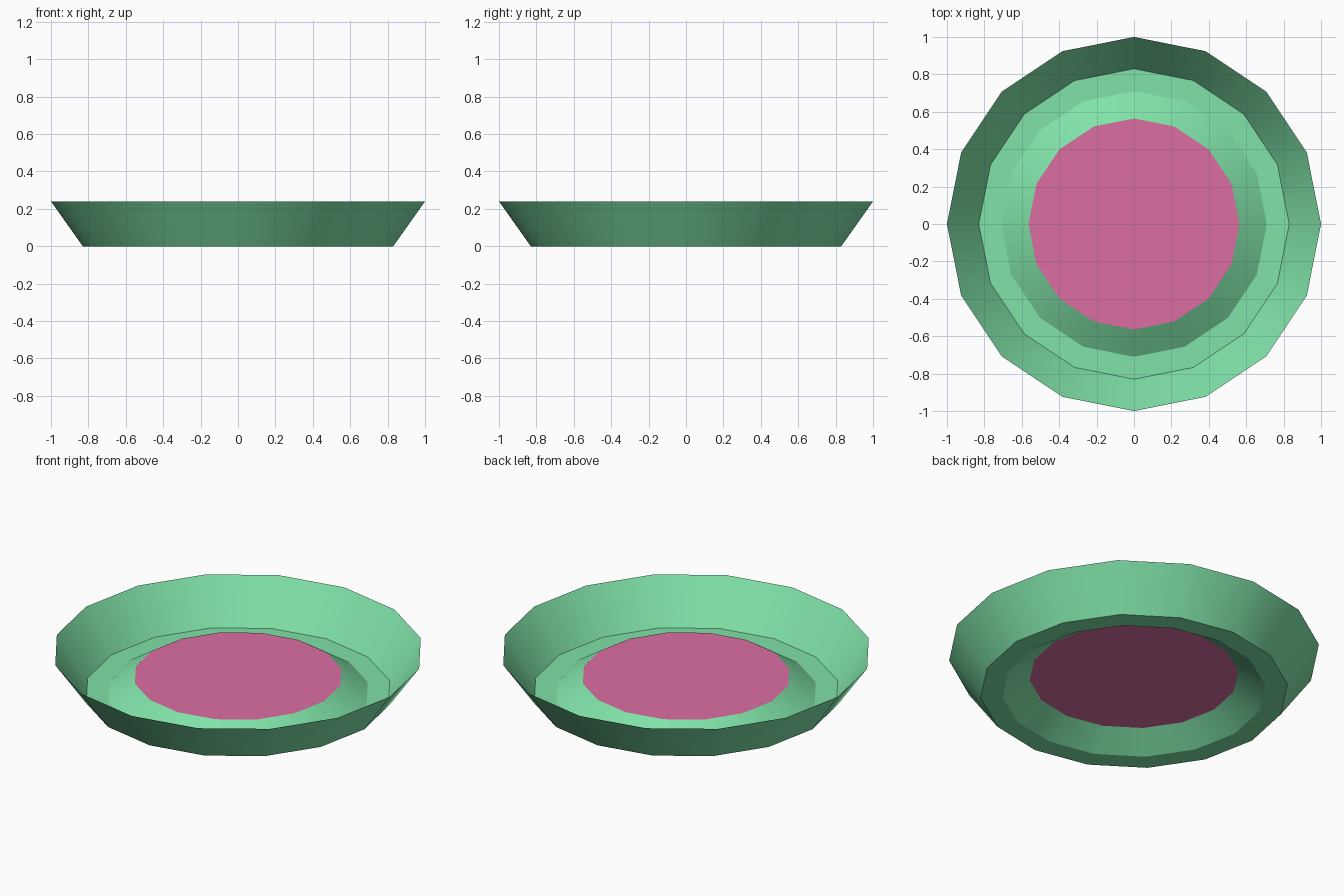
import bpy
import bmesh
from math import cos, sin, tau, radians

SIDES = 16

default_cube = bpy.data.objects.get("Cube")
if default_cube:
    bpy.data.objects.remove(default_cube, do_unlink=True)


def make_material(name, colour):
    mat = bpy.data.materials.new(name)
    mat.use_nodes = True
    mat.diffuse_color = colour
    mat.node_tree.nodes["Principled BSDF"].inputs["Base Color"].default_value = colour
    return mat


def add_ring(bm, radius, z):
    return [bm.verts.new((radius * cos(tau * i / SIDES), radius * sin(tau * i / SIDES), z))
            for i in range(SIDES)]


def add_object(name, bm, mat):
    mesh = bpy.data.meshes.new(name)
    bm.to_mesh(mesh)
    bm.free()
    mesh.materials.append(mat)
    obj = bpy.data.objects.new(name, mesh)
    bpy.context.collection.objects.link(obj)
    return obj


green = make_material("mint green", (0.216, 0.76, 0.392, 1))
pink = make_material("rose pink", (0.716, 0.159, 0.361, 1))

# Dish: flared wall, flat foot ring and slope rising to the middle
profile = [(1.0, 0.24), (0.83, 0), (0.71, 0), (0.564, 0.095)]
bm = bmesh.new()
rings = [add_ring(bm, r, z) for r, z in profile]
for outer, inner in zip(rings, rings[1:]):
    for i in range(SIDES):
        j = (i + 1) % SIDES
        bm.faces.new((outer[i], outer[j], inner[j], inner[i]))
dish = add_object("dish", bm, green)

# Raised flat centre
bm = bmesh.new()
bm.faces.new(add_ring(bm, *profile[-1]))
add_object("centre_disc", bm, pink)

# Smooth around the dish, sharp between its bands
bpy.ops.object.select_all(action="DESELECT")
dish.select_set(True)
bpy.context.view_layer.objects.active = dish
bpy.ops.object.shade_smooth_by_angle(angle=radians(30))
